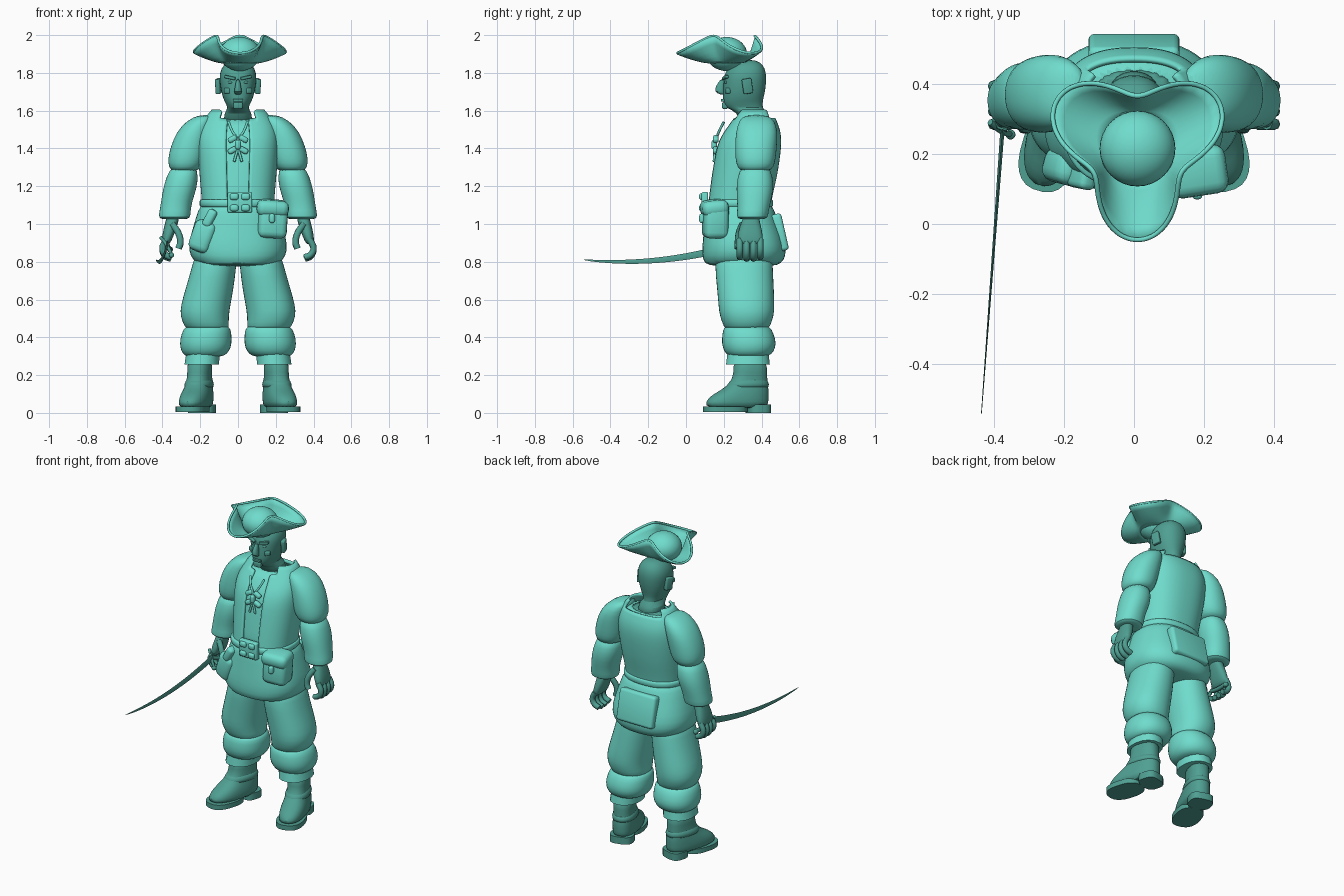
import bpy, bmesh, math
from mathutils import Vector

cube = bpy.data.objects.get("Cube")
if cube:
    bpy.data.objects.remove(cube)


def material(name, rgb):
    m = bpy.data.materials.new(name)
    m.use_nodes = True
    m.diffuse_color = (*rgb, 1)
    m.node_tree.nodes["Principled BSDF"].inputs["Base Color"].default_value = (*rgb, 1)
    return m


CLOTH = material("light_teal", (0.16, 0.72, 0.61))
DARK = material("deep_teal", (0.08, 0.35, 0.29))
made = []


def finish(name, bm, mat, subdiv=0, thick=0):
    bmesh.ops.recalc_face_normals(bm, faces=bm.faces)
    me = bpy.data.meshes.new(name)
    bm.to_mesh(me)
    bm.free()
    me.materials.append(mat)
    ob = bpy.data.objects.new(name, me)
    bpy.context.collection.objects.link(ob)
    if thick:
        ob.modifiers.new("thickness", 'SOLIDIFY').thickness = thick
    if subdiv:
        ob.modifiers.new("smooth", 'SUBSURF').levels = subdiv
        ob.modifiers["smooth"].render_levels = subdiv
    made.append(ob)
    return ob


def ellipse(x, y, z, rx, ry, n, p):
    pts = []
    for i in range(n):
        a = math.tau * (i + 0.5) / n
        c, s = math.cos(a), math.sin(a)
        pts.append((x + rx * math.copysign(abs(c) ** (2 / p), c),
                    y + ry * math.copysign(abs(s) ** (2 / p), s), z))
    return pts


def skin_rings(bm, rings, cap=True):
    loops = [[bm.verts.new(p) for p in r] for r in rings]
    for a, b in zip(loops, loops[1:]):
        for i in range(len(a)):
            j = (i + 1) % len(a)
            bm.faces.new((a[i], a[j], b[j], b[i]))
    if cap:
        bm.faces.new(loops[0])
        bm.faces.new(loops[-1])


def loft(name, rings, mat=CLOTH, n=20, p=2.2, subdiv=1, cap=True, turn=None, side=1):
    """Stack of (x, y, z, rx, ry) rings; side=-1 mirrors, turn=(angle, pivot)."""
    bm = bmesh.new()
    skin_rings(bm, [ellipse(*r, n, p) for r in rings], cap)
    for v in bm.verts:
        if turn:
            d = v.co - Vector(turn[1])
            c, s = math.cos(turn[0]), math.sin(turn[0])
            v.co.x = turn[1][0] + d.x * c - d.y * s
            v.co.y = turn[1][1] + d.x * s + d.y * c
        v.co.x *= side
    return finish(name, bm, mat, subdiv)


def block(name, at, size, mat=CLOTH, rot=(0, 0, 0), bevel=0.25):
    bm = bmesh.new()
    bmesh.ops.create_cube(bm, size=1)
    bmesh.ops.scale(bm, vec=size, verts=bm.verts)
    bmesh.ops.bevel(bm, geom=bm.edges[:], offset=min(size) * bevel, segments=3,
                    profile=0.5, affect='EDGES')
    ob = finish(name, bm, mat)
    ob.location, ob.rotation_euler = at, rot
    return ob


def ball(name, at, size, mat=CLOTH):
    bm = bmesh.new()
    bmesh.ops.create_uvsphere(bm, u_segments=32, v_segments=18, radius=1)
    bmesh.ops.scale(bm, vec=size, verts=bm.verts)
    ob = finish(name, bm, mat)
    ob.location = at


def wire(name, pts, radius, mat=DARK, cyclic=False, side=1):
    cu = bpy.data.curves.new(name, 'CURVE')
    cu.dimensions, cu.bevel_depth, cu.bevel_resolution = '3D', radius, 2
    cu.use_fill_caps = True
    sp = cu.splines.new('BEZIER')
    sp.bezier_points.add(len(pts) - 1)
    sp.resolution_u = 4
    sp.use_cyclic_u = cyclic
    for b, co in zip(sp.bezier_points, pts):
        b.co = (co[0] * side, co[1], co[2])
        b.handle_left_type = b.handle_right_type = 'AUTO'
    cu.materials.append(mat)
    ob = bpy.data.objects.new(name, cu)
    bpy.context.collection.objects.link(ob)


# Head, nose, face and neck
loft("head", [(0, y, z, rx, ry) for z, y, rx, ry in [
    (1.52, .365, .085, .085), (1.595, .352, .072, .075), (1.612, .305, .05, .1), (1.65, .3, .074, .106),
    (1.70, .308, .09, .112), (1.76, .312, .098, .114), (1.80, .315, .098, .11),
    (1.845, .322, .078, .088), (1.87, .328, .035, .04)]], DARK, 24)
loft("nose", [(0, .195, 1.77, .01, .012), (0, .182, 1.73, .015, .025),
              (0, .176, 1.70, .023, .028), (0, .195, 1.684, .018, .012)], DARK, 12)
block("mouth", (0, .195, 1.655), (.055, .02, .014), DARK)
block("chin", (0, .206, 1.627), (.05, .03, .035), DARK)
for s, tag in ((1, "left"), (-1, "right")):
    block(tag + "_ear", (s * .103, .325, 1.73), (.025, .05, .08), DARK, (.15, 0, s * .3))
    block(tag + "_brow", (s * .042, .208, 1.775), (.06, .022, .016), DARK, (0, -s * .2, s * .25))
    ball(tag + "_eye", (s * .04, .213, 1.75), (.014, .01, .008), DARK)
    block(tag + "_cheek", (s * .055, .225, 1.705), (.035, .03, .03), DARK, (0, 0, s * .5))

# Three-cornered hat: domed crown, folded brim, edge trim
HX, HY = .01, .22
ball("hat_crown", (HX, .215, 1.9), (.108, .108, .09))


def brim_point(a, s):
    k = math.cos(3 * (a + math.pi / 2))
    r = .09 + (.115 + .06 * k) * s
    return (HX + r * math.cos(a), HY + r * math.sin(a), 1.857 + (.093 - .045 * k) * s ** 1.5)


steps = [math.tau * i / 48 for i in range(48)]
bm = bmesh.new()
skin_rings(bm, [[brim_point(a, s / 5) for a in steps] for s in range(6)], cap=False)
finish("hat_brim", bm, CLOTH, thick=.008)
wire("hat_trim", [brim_point(a, 1) for a in steps], .007, CLOTH, cyclic=True)

# Shirt body and open waistcoat share one torso profile
torso = [(1.09, .28, .19, .168), (1.17, .292, .196, .17), (1.25, .307, .203, .175),
         (1.33, .32, .21, .175), (1.41, .332, .215, .173), (1.47, .345, .213, .16),
         (1.52, .357, .2, .135), (1.56, .362, .178, .112)]
loft("shirt_body", [(0, y, z, rx - .012, ry - .012) for z, y, rx, ry in torso], n=32, p=2.4)
loft("neck_base", [(0, .365, 1.535, .15, .09), (0, .365, 1.565, .12, .075)], DARK)
vest = loft("waistcoat", [(0, y, z, rx, ry) for z, y, rx, ry in torso + [(1.605, .368, .14, .09)]],
            n=40, p=2.4, cap=False)
bm = bmesh.new()
bm.from_mesh(vest.data)
gone = []
for f in bm.faces:
    c = f.calc_center_median()
    front = c.y < .3 and abs(c.x) < (.06 if c.z < 1.55 else .1)
    back = c.y > .4 and c.z > 1.54 and abs(c.x) < .13
    if front or back:
        gone.append(f)
bmesh.ops.delete(bm, geom=gone, context='FACES')
bm.to_mesh(vest.data)
bm.free()
vest.modifiers.new("thickness", 'SOLIDIFY').thickness = .014

# Shirt lacing and bow
for z in (1.39, 1.45):
    for s in (1, -1):
        block("bow_loop", (s * .03, .158, z), (.05, .03, .03), CLOTH, (0, s * .5, 0), .4)
block("bow_knot", (0, .15, 1.42), (.03, .03, .05), bevel=.4)
for s in (1, -1):
    wire("lace", [(s * .05, .2, 1.54), (s * .03, .175, 1.49), (0, .158, 1.44), (s * .02, .148, 1.33)], .007, CLOTH)

# Coat skirt, belt, buckle and pouches
loft("coat_skirt", [(0, .28, 1.13, .19, .168), (0, .287, 1.07, .212, .182), (0, .298, .98, .24, .202),
                    (0, .307, .89, .264, .222), (0, .308, .83, .255, .222), (0, .3, .79, .22, .205),
                    (0, .305, .775, .17, .16)], n=32, p=2.4)
loft("belt", [(0, .282, z, .204, .18) for z in (1.085, 1.095, 1.125, 1.135)], n=32, p=2.4)
block("buckle", (.01, .1, 1.115), (.13, .035, .11))
for z in (1.085, 1.145):
    for s in (1, -1):
        block("buckle_stud", (.01 + s * .03, .084, z), (.045, .03, .035), bevel=.4)
block("hip_pouch", (.18, .155, 1.015), (.155, .13, .18), rot=(0, .06, .15))
block("pouch_flap", (.18, .15, 1.085), (.17, .14, .085), rot=(.1, .06, .15), bevel=.4)
block("pouch_tie", (.18, .085, 1.03), (.03, .03, .05), bevel=.4)
block("hip_fold", (-.185, .16, .935), (.12, .1, .17), rot=(0, .35, -.25), bevel=.35)
block("hip_fold_point", (-.145, .15, 1.03), (.05, .1, .1), rot=(0, .5, -.2), bevel=.35)
block("back_panel", (0, .495, .955), (.26, .06, .2), rot=(.22, 0, 0), bevel=.3)

for s, tag in ((1, "left"), (-1, "right")):
    # Sleeves
    loft(tag + "_upper_sleeve", [(.17, .372, 1.578, .035, .06), (.2, .375, 1.55, .07, .095),
         (.235, .375, 1.49, .09, .112), (.258, .37, 1.41, .1, .112), (.272, .368, 1.345, .1, .108),
         (.28, .368, 1.3, .088, .098), (.285, .366, 1.275, .06, .07)], side=s)
    loft(tag + "_lower_sleeve", [(.285, .366, 1.31, .068, .075), (.295, .366, 1.25, .084, .094),
         (.307, .365, 1.19, .09, .1), (.325, .36, 1.12, .083, .09), (.333, .355, 1.07, .083, .084),
         (.337, .35, 1.03, .086, .084), (.337, .35, 1.025, .06, .06)], side=s)
    # Hand with curled fingers
    loft(tag + "_palm", [(.34, .345, 1.06, .036, .04), (.35, .343, 1.01, .034, .048),
         (.365, .34, .96, .034, .066), (.378, .34, .91, .026, .068), (.383, .34, .89, .018, .06)],
         DARK, 16, 2.5, side=s)
    for i in range(4):
        y, d = .285 + .036 * i, (.008 if i in (0, 3) else 0)
        wire(tag + "_finger", [(.378, y, .92), (.4, y, .87), (.385, y, .83 + d),
                               (.352, y, .815 + d)], .017, DARK, side=s)
    wire(tag + "_thumb", [(.348, .3, 1.0), (.315, .28, .95), (.305, .275, .9), (.315, .275, .87)],
         .018, DARK, side=s)
    # Baggy trousers gathered below the knee
    loft(tag + "_trouser_leg", [(.11, .31, .88, .11, .15), (.125, .305, .78, .118, .155),
         (.15, .315, .66, .128, .152), (.172, .32, .57, .133, .15), (.178, .322, .51, .13, .145),
         (.165, .322, .455, .118, .122), (.16, .322, .44, .11, .115)], side=s)
    loft(tag + "_trouser_gather", [(.16, .322, .465, .108, .112), (.164, .325, .445, .128, .13),
         (.17, .332, .39, .139, .145), (.172, .334, .345, .137, .143), (.175, .333, .31, .118, .122),
         (.18, .33, .295, .09, .095)], side=s)
    loft(tag + "_trouser_cuff", [(.185, .328, .32, .09, .11), (.192, .328, .255, .093, .118)],
         n=16, subdiv=0, side=s)
    # Boots turned outward
    turn = (.28, (.195, .33, 0))
    loft(tag + "_boot", [(.205, y, z, rx, ry) for z, y, rx, ry in [
        (.02, .262, .074, .172), (.06, .264, .078, .172), (.095, .282, .076, .155),
        (.125, .312, .07, .125), (.16, .33, .064, .1), (.21, .34, .06, .088), (.29, .335, .066, .095)]],
        DARK, 24, 2.4, turn=turn, side=s)
    loft(tag + "_boot_strap", [(.205, .322, .125, .074, .12), (.205, .326, .15, .075, .115),
         (.205, .335, .19, .066, .094)], DARK, turn=turn, side=s)
    loft(tag + "_sole", [(.205, .2, z, .082, .118) for z in (.004, .035)], DARK, 24, 2.5, 0, turn=turn, side=s)
    loft(tag + "_heel", [(.205, .382, z, .072, .062) for z in (0, .045)], DARK, 20, 3, 0, turn=turn, side=s)

# Curved sword: tapering diamond-section blade, grip, guard and pommel
bm = bmesh.new()
sections = []
for i in range(21):
    t = i / 20
    x, y, z = -.375 - .06 * t, .27 - .81 * t, .89 - .24 * t + .16 * t * t
    w, h = .005 * (1 - t) + .001, .021 * (1 - t) ** .6 + .001
    sections.append([(x + w, y, z), (x, y, z + h), (x - w, y, z), (x, y, z - h)])
skin_rings(bm, sections)
finish("sword_blade", bm, DARK)
wire("sword_grip", [(-.375, .265, .89), (-.365, .33, .87), (-.36, .41, .865)], .013)
wire("sword_guard", [(-.41, .29, .93), (-.378, .265, .89), (-.35, .255, .835)], .009)
ball("guard_tip", (-.352, .255, .835), (.014, .014, .014), DARK)
ball("pommel", (-.36, .415, .865), (.016, .016, .016), DARK)

# Smooth shading with crisp folds
bpy.ops.object.select_all(action='DESELECT')
for ob in made:
    ob.select_set(True)
bpy.context.view_layer.objects.active = made[0]
bpy.ops.object.shade_smooth_by_angle(angle=math.radians(42))
